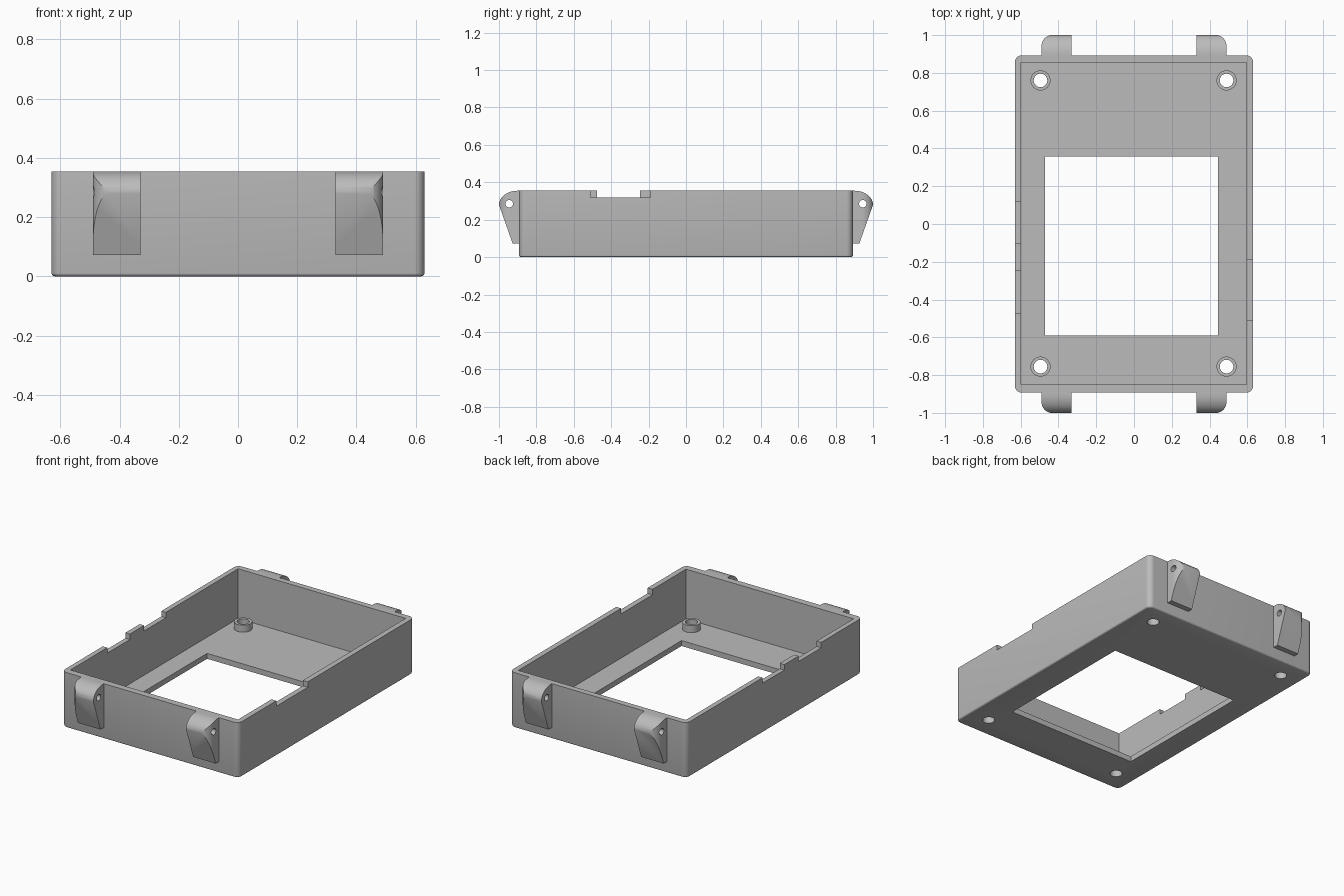
import bpy, bmesh
from math import pi, sin, cos

old = bpy.data.objects.get("Cube")
if old:
    bpy.data.objects.remove(old)

grey = bpy.data.materials.new("plain grey")
grey.use_nodes = True
grey.diffuse_color = (0.5, 0.5, 0.5, 1)
grey.node_tree.nodes["Principled BSDF"].inputs["Base Color"].default_value = (0.5, 0.5, 0.5, 1)


def arc(cx, cy, rx, ry, start, end, steps):
    angles = [start + (end - start) * i / steps for i in range(steps + 1)]
    return [(cx + rx * cos(a), cy + ry * sin(a)) for a in angles]


def rounded_rect(hx, hy, r):
    pts = []
    for i, (sx, sy) in enumerate([(1, 1), (-1, 1), (-1, -1), (1, -1)]):
        pts += arc(sx * (hx - r), sy * (hy - r), r, r, i * pi / 2, (i + 1) * pi / 2, 8)
    return pts


def prism(name, pts, lo, hi, axis="z", sx=1, sy=1, round_bottom=0):
    """Extrude an outline along z (points are x, y) or x (points are y, z)."""
    bm = bmesh.new()
    rings = []
    for h in (lo, hi):
        ring = [(u, v, h) if axis == "z" else (h, u, v) for u, v in pts]
        rings.append([bm.verts.new((sx * x, sy * y, z)) for x, y, z in ring])
    a, b = rings
    bottom = bm.faces.new(a)
    bm.faces.new(b)
    for i in range(len(a)):
        j = (i + 1) % len(a)
        bm.faces.new((a[i], a[j], b[j], b[i]))
    bmesh.ops.recalc_face_normals(bm, faces=bm.faces)
    if round_bottom:
        bmesh.ops.bevel(bm, geom=list(bottom.edges), offset=round_bottom,
                        segments=3, profile=0.5, affect="EDGES")
    mesh = bpy.data.meshes.new(name)
    bm.to_mesh(mesh)
    bm.free()
    mesh.materials.append(grey)
    ob = bpy.data.objects.new(name, mesh)
    bpy.context.collection.objects.link(ob)
    return ob


def box(name, x0, x1, y0, y1, z0, z1):
    return prism(name, [(x0, y0), (x1, y0), (x1, y1), (x0, y1)], z0, z1)


def rod(name, u, v, r, lo, hi, axis="z", **kw):
    return prism(name, arc(u, v, r, r, 0, 2 * pi, 32)[:-1], lo, hi, axis, **kw)


def combine(ob, other, operation):
    mod = ob.modifiers.new("cut", "BOOLEAN")
    mod.operation, mod.solver, mod.object = operation, "EXACT", other
    bpy.ops.object.select_all(action="DESELECT")
    bpy.context.view_layer.objects.active = ob
    ob.select_set(True)
    bpy.ops.object.modifier_apply(modifier=mod.name)
    bpy.data.objects.remove(other)


def smooth(ob):
    bpy.ops.object.select_all(action="DESELECT")
    bpy.context.view_layer.objects.active = ob
    ob.select_set(True)
    bpy.ops.object.shade_smooth_by_angle(angle=0.5)


HX, HY, TOP, FLOOR = 0.63, 0.893, 0.355, 0.035

# Open tray with a screen window
case = prism("case", rounded_rect(HX, HY, 0.035), 0, TOP, round_bottom=0.012)
combine(case, box("cavity", -0.598, 0.595, -0.85, 0.855, FLOOR, 0.5), "DIFFERENCE")
combine(case, box("window", -0.47, 0.445, -0.59, 0.357, -0.1, 0.1), "DIFFERENCE")

# Connector notches in the side walls
for side, y0, y1 in [(1, -0.51, -0.19), (-1, -0.475, -0.245), (-1, -0.10, 0.12)]:
    xs = sorted((side * 0.56, side * 0.7))
    combine(case, box("notch", xs[0], xs[1], y0, y1, 0.32, 0.5), "DIFFERENCE")

# Hollow screw posts in the corners
for x in (-0.495, 0.49):
    for y in (-0.755, 0.76):
        combine(case, rod("post", x, y, 0.053, 0.02, 0.08), "UNION")
        combine(case, rod("screw_hole", x, y, 0.036, -0.1, 0.2), "DIFFERENCE")
smooth(case)

# Hinge lugs on both ends, outer corners rounded in plan
side_profile = [(0.88, 0.073), (0.927, 0.073)] + arc(0.90, 0.28, 0.10, 0.075, 0, pi / 2, 12) + [(0.88, TOP)]
plan = [(0.33, 0.8), (0.49, 0.8)] + arc(0.435, 0.94, 0.055, 0.06, 0, pi / 2, 10) + [(0.33, 1.0)]
for sy, end in ((-1, "front"), (1, "back")):
    for sx, side in ((1, "left"), (-1, "right")):
        lug = prism(f"{end}_{side}_lug", side_profile, 0.33, 0.49, "x", sx, sy)
        combine(lug, prism("plan", plan, -0.1, 0.6, sx=sx, sy=sy), "INTERSECT")
        combine(lug, rod("pin_hole", 0.945, 0.285, 0.02, 0.2, 0.6, "x", sx=sx, sy=sy), "DIFFERENCE")
        smooth(lug)
